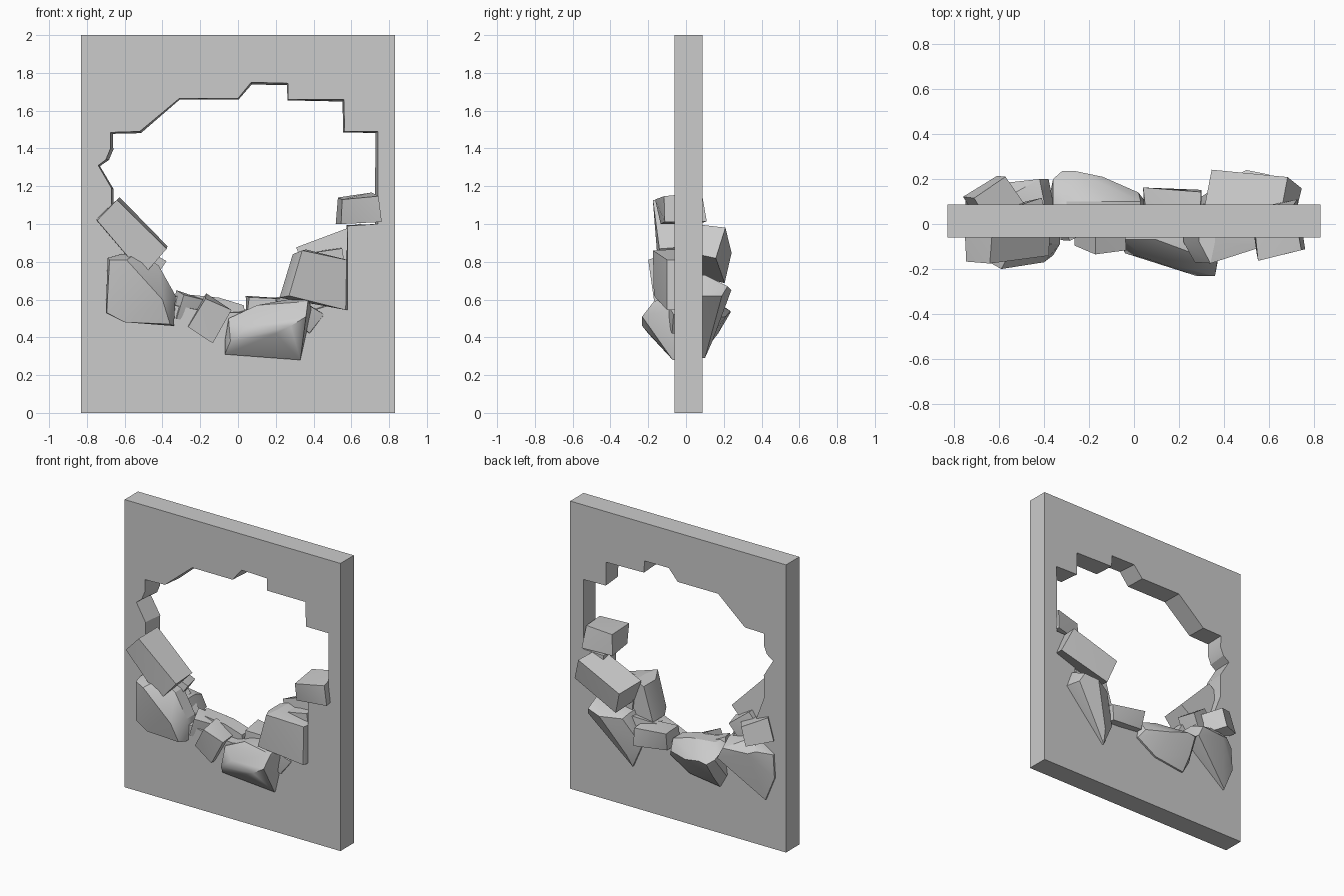
import bpy, bmesh, random
from math import radians
from mathutils import Matrix, Euler, Vector

if "Cube" in bpy.data.objects:
    bpy.data.objects.remove(bpy.data.objects["Cube"])

random.seed(4)
Y_FRONT, Y_BACK = -0.06, 0.087


def finish(name, bm, angle=28):
    bmesh.ops.recalc_face_normals(bm, faces=bm.faces[:])
    me = bpy.data.meshes.new(name)
    bm.to_mesh(me)
    bm.free()
    ob = bpy.data.objects.new(name, me)
    bpy.context.collection.objects.link(ob)
    bpy.ops.object.select_all(action='DESELECT')
    ob.select_set(True)
    bpy.context.view_layer.objects.active = ob
    bpy.ops.object.shade_smooth_by_angle(angle=radians(angle))
    return ob


def hull(name, pts):
    """Stone as the convex hull of a few points, flat areas merged."""
    bm = bmesh.new()
    for p in pts:
        bm.verts.new(p)
    res = bmesh.ops.convex_hull(bm, input=bm.verts[:])
    junk = {v for v in res['geom_interior'] + res['geom_unused']
            if isinstance(v, bmesh.types.BMVert)}
    bmesh.ops.delete(bm, geom=list(junk), context='VERTS')
    bmesh.ops.dissolve_limit(bm, angle_limit=radians(3),
                             verts=bm.verts[:], edges=bm.edges[:])
    return finish(name, bm)


def slab(name, outline, y0, y1, ridge):
    """Outline (x, z) extruded from y0 to y1, bulging out to ridge points."""
    pts = [(x, y, z) for x, z in outline for y in (y0, y1)]
    return hull(name, pts + list(ridge))


def block(name, loc, size, rot, jitter=0.012):
    """Tilted rectangular stone with slightly uneven corners."""
    m = Matrix.Translation(loc) @ Euler([radians(a) for a in rot]).to_matrix().to_4x4()
    pts = []
    for i in (-.5, .5):
        for j in (-.5, .5):
            for k in (-.5, .5):
                p = Vector((i * size[0], j * size[1], k * size[2]))
                p += Vector([random.uniform(-jitter, jitter) for _ in range(3)])
                pts.append(m @ p)
    return hull(name, pts)


# Wall panel with a ragged hole, the hole narrowing slightly to the back
hole = [(-.67, 1.03), (-.67, 1.19), (-.74, 1.31), (-.70, 1.34), (-.675, 1.40),
        (-.675, 1.485), (-.52, 1.49), (-.31, 1.665), (0, 1.665), (.07, 1.75),
        (.265, 1.745), (.265, 1.66), (.56, 1.66), (.565, 1.49), (.74, 1.49),
        (.74, 1.0), (.58, .99), (.58, .6), (.42, .55), (.25, .53), (.08, .55),
        (0, .53), (-.18, .54), (-.34, .57), (-.44, .72), (-.6, .84)]
rect = [(-.83, 0), (.83, 0), (.83, 2), (-.83, 2)]
bm = bmesh.new()


def ring(pts, y):
    vs = [bm.verts.new((x, y, z)) for x, z in pts]
    return vs, [bm.edges.new((vs[i - 1], vs[i])) for i in range(len(vs))]


def narrowed(pts):
    return [(x * .982 + random.uniform(-.005, .005),
             1.1 + (z - 1.1) * .985 + random.uniform(-.004, .004)) for x, z in pts]


of, oef = ring(rect, Y_FRONT)
ob_, oeb = ring(rect, Y_BACK)
hf, hef = ring(hole, Y_FRONT)
hb, heb = ring(narrowed(hole), Y_BACK)
for es in (oef + hef, oeb + heb):
    bmesh.ops.triangle_fill(bm, edges=es, use_beauty=True)
for a, b in ((of, ob_), (hf, hb)):
    for i in range(len(a)):
        bm.faces.new((a[i - 1], a[i], b[i], b[i - 1]))
finish("broken_wall", bm)

# Front stones, left to right
block("front_left_plank_stone", (-.565, -.06, .945), (.37, .19, .17), (8, 46, 6))
slab("front_left_slab",
     [(-.7, .53), (-.69, .82), (-.62, .84), (-.53, .85), (-.42, .78),
      (-.33, .62), (-.34, .46)], 0, -.09,
     [(-.695, -.13, .53), (-.68, -.15, .81), (-.59, -.2, .81), (-.4, -.17, .6),
      (-.36, -.14, .47), (-.6, -.14, .48)])
block("front_small_stone", (-.155, -.045, .5), (.17, .13, .19), (8, 30, 5))
slab("front_centre_slab",
     [(-.07, .38), (-.05, .5), (.1, .57), (.37, .62), (.39, .55), (.33, .28),
      (.1, .305), (-.07, .31)], 0, -.07,
     [(-.04, -.13, .38), (.06, -.155, .46), (.2, -.2, .42), (.28, -.232, .46),
      (.36, -.232, .51), (.37, -.17, .59)])
slab("front_right_block",
     [(.22, .61), (.29, .84), (.36, .865), (.58, .81), (.58, .545)], .05, -.08,
     [(.27, -.17, .62), (.34, -.175, .86), (.575, -.1, .81), (.57, -.1, .545)])
block("front_right_chip", (.38, -.045, .5), (.09, .08, .12), (0, 35, 10))
block("right_ledge_stone", (.635, -.025, 1.075), (.2, .22, .145), (4, -2, 8))

# Back stones, left to right
slab("back_left_slab",
     [(-.75, .5), (-.74, .66), (-.6, .75), (-.4, .7), (-.36, .58), (-.68, .33)],
     0, .1,
     [(-.65, .16, .68), (-.6, .18, .66), (-.42, .2, .66), (-.38, .2, .58),
      (-.66, .12, .42)])
block("back_left_stone", (-.63, .1, .8), (.18, .16, .15), (10, 15, 35))
slab("back_centre_slab",
     [(-.38, .42), (-.36, .6), (-.3, .63), (-.1, .61), (.03, .57), (.05, .45),
      (-.1, .36), (-.33, .33)], 0, .1,
     [(-.36, .2, .56), (-.32, .235, .53), (-.26, .235, .54), (-.14, .21, .51),
      (.02, .14, .5), (-.33, .17, .42)])
block("back_centre_stone", (.17, .075, .545), (.25, .15, .13), (-4, 4, 0))
slab("back_right_slab",
     [(.27, .45), (.36, .66), (.6, .73), (.64, .62), (.34, .29)], 0, .1,
     [(.37, .17, .64), (.5, .24, .65), (.6, .22, .67), (.62, .19, .62),
      (.36, .14, .38)])
block("back_right_beam_stone", (.52, .115, .85), (.37, .18, .17), (-8, -20, -6))

# Rubble lying in the bottom of the opening
block("rubble_left", (-.52, .02, .76), (.17, .13, .2), (0, 35, 15))
block("rubble_low_left", (-.27, .01, .56), (.13, .12, .12), (10, 12, 20))
block("rubble_low_right", (.3, .02, .56), (.16, .12, .12), (5, -15, 10))
block("rubble_right", (.47, .01, .72), (.2, .12, .26), (0, -10, 5))
